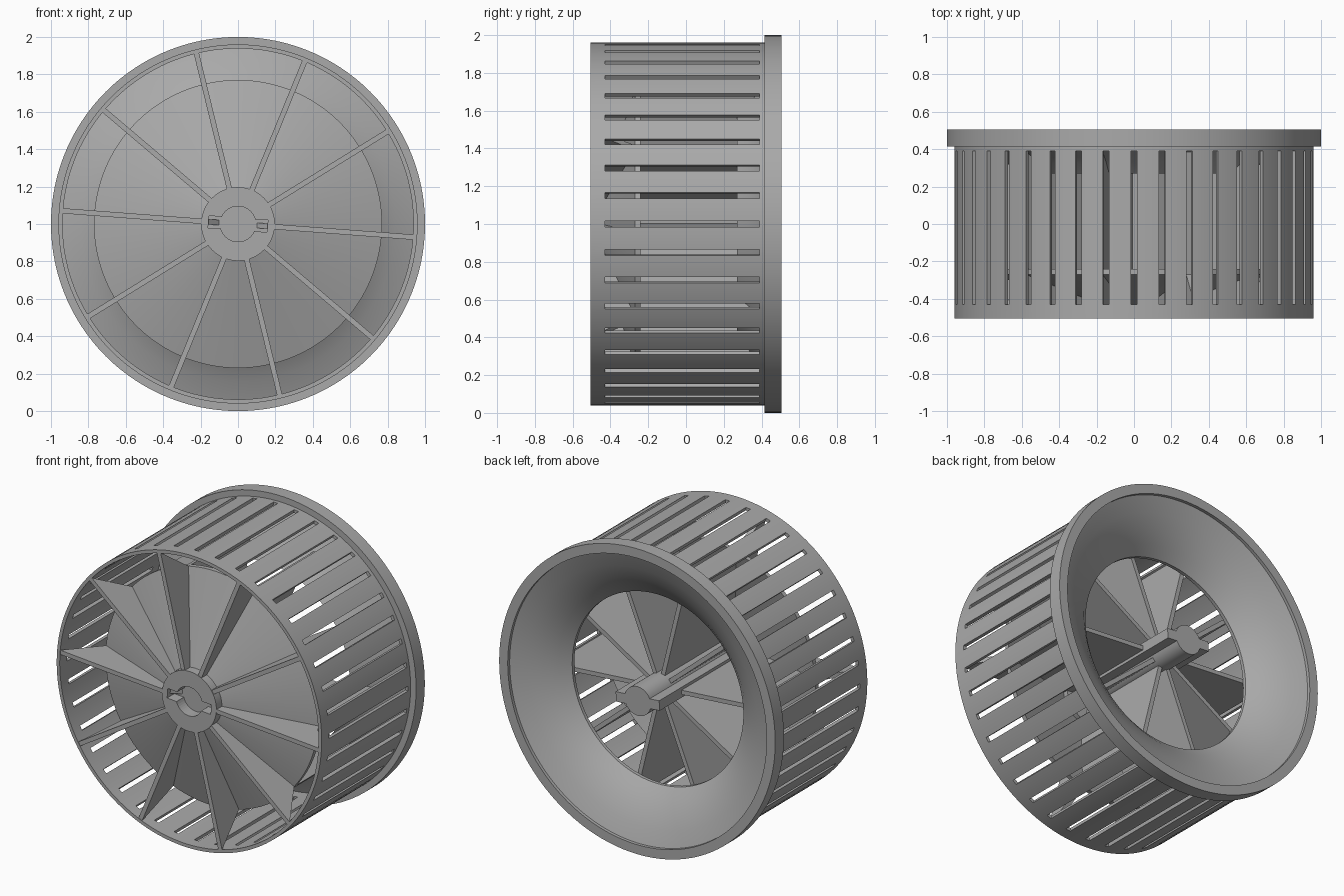
import bpy, bmesh
from math import sin, cos, pi, radians, sqrt
from mathutils import Matrix, Vector

cube = bpy.data.objects.get("Cube")
if cube:
    bpy.data.objects.remove(cube)

grey = bpy.data.materials.new("plain grey")
grey.use_nodes = True
GREY = (0.4, 0.4, 0.4, 1)
grey.diffuse_color = GREY
grey.node_tree.nodes["Principled BSDF"].inputs["Base Color"].default_value = GREY

FRONT, BACK, AXIS_Z = -0.505, 0.505, 1.0
TILT = radians(-4.3)
FINS, SLOTS = 10, 40


def finish(name, bm, smooth=True):
    """Turn a bmesh into a named grey object."""
    bmesh.ops.recalc_face_normals(bm, faces=bm.faces)
    mesh = bpy.data.meshes.new(name)
    bm.to_mesh(mesh)
    bm.free()
    mesh.materials.append(grey)
    obj = bpy.data.objects.new(name, mesh)
    bpy.context.collection.objects.link(obj)
    if smooth:
        bpy.ops.object.select_all(action='DESELECT')
        obj.select_set(True)
        bpy.context.view_layer.objects.active = obj
        bpy.ops.object.shade_smooth_by_angle(angle=radians(30))
    return obj


def point(r, angle, y):
    return Vector((r * cos(angle), y, AXIS_Z + r * sin(angle)))


def lathe(name, profile, steps=120):
    """Spin a closed (radius, y) outline around the axle."""
    bm = bmesh.new()
    rings = [[bm.verts.new(point(r, 2 * pi * i / steps, y)) for r, y in profile]
             for i in range(steps)]
    n = len(profile)
    for i in range(steps):
        a, b = rings[i], rings[(i + 1) % steps]
        for j in range(n):
            k = (j + 1) % n
            bm.faces.new((a[j], a[k], b[k], b[j]))
    return finish(name, bm)


def prism(bm, outline, offset):
    """Extrude a flat outline by an offset vector."""
    face = bm.faces.new([bm.verts.new(p) for p in outline])
    out = bmesh.ops.extrude_face_region(bm, geom=[face])
    verts = [v for v in out["geom"] if isinstance(v, bmesh.types.BMVert)]
    bmesh.ops.translate(bm, verts=verts, vec=offset)


# Slotted drum wall: open strips between bars, thickened inwards
bm = bmesh.new()
half = 0.016 / 0.96
pitch = 2 * pi / SLOTS
angles = []
for s in range(SLOTS):
    land = pitch - 2 * half
    angles += [s * pitch - half] + [s * pitch + half + land * k / 3 for k in range(3)]
rows = (FRONT, -0.43, 0.39, BACK)
grid = [[bm.verts.new(point(0.96, a, y)) for y in rows] for a in angles]
for i in range(len(grid)):
    a, b = grid[i], grid[(i + 1) % len(grid)]
    for j in range(3):
        if not (i % 4 == 0 and j == 1):
            bm.faces.new((a[j], b[j], b[j + 1], a[j + 1]))
bmesh.ops.recalc_face_normals(bm, faces=bm.faces)
# Make sure the wall faces away from the axle
bm.faces.ensure_lookup_table()
f = bm.faces[0]
if f.normal.dot(f.calc_center_median() - Vector((0, 0, AXIS_Z))) < 0:
    bmesh.ops.reverse_faces(bm, faces=bm.faces)
mesh = bpy.data.meshes.new("drum_wall")
bm.to_mesh(mesh)
bm.free()
mesh.materials.append(grey)
drum = bpy.data.objects.new("drum_wall", mesh)
bpy.context.collection.objects.link(drum)
solid = drum.modifiers.new("thickness", 'SOLIDIFY')
solid.thickness = 0.022
solid.offset = -1
bpy.context.view_layer.objects.active = drum
drum.select_set(True)
bpy.ops.object.modifier_apply(modifier="thickness")
bpy.ops.object.shade_smooth_by_angle(angle=radians(30))

# Raised rim at the back
lathe("back_rim", [(0.955, 0.415), (1, 0.415), (1, BACK), (0.955, BACK)])

# Flared inlet leading into the drum from the rim
flare = [(0.62, 0.27), (0.68, 0.325), (0.75, 0.375), (0.84, 0.425), (0.945, 0.465)]
lathe("inlet_funnel", [(r, y + 0.022) for r, y in flare] + flare[::-1])

# Shallow cone plate behind the front fins
lathe("cone_plate", [(0.19, -0.45), (0.77, -0.27), (0.77, -0.24), (0.19, -0.42)])

# Radial fins: front braces and inner walls in one blade
bm = bmesh.new()
blade = [(0.09, -0.42), (0.19, FRONT + 0.003), (0.94, FRONT + 0.003), (0.77, -0.27),
         (0.77, 0.39), (0.68, 0.335), (0.62, 0.27), (0.09, 0.27)]
for i in range(FINS):
    a = TILT + 2 * pi * i / FINS
    side = Vector((-sin(a), 0, cos(a))) * 0.028
    prism(bm, [point(r, a, y) - side / 2 for r, y in blade], side)
finish("radial_fins", bm, smooth=False)


def keyed_outline(r, reach, w, y):
    """Round shaft section with a key on each side."""
    start = math_angle = pi / 12 + 0.15
    pts = []
    for turn in (0, pi):
        arc = [start + (pi - 2 * start) * k / 16 for k in range(17)]
        local = [(reach, -w), (reach, w), (sqrt(r * r - w * w), w)]
        local += [(r * cos(t), r * sin(t)) for t in arc]
        local += [(-sqrt(r * r - w * w), w)]
        for x, z in local:
            t = turn + TILT
            pts.append(Vector((x * cos(t) - z * sin(t), y,
                               AXIS_Z + x * sin(t) + z * cos(t))))
    return pts


# Keyed shaft running to the back
bm = bmesh.new()
prism(bm, keyed_outline(0.095, 0.158, 0.032, -0.43), Vector((0, 0.43 + BACK - 0.005, 0)))
finish("keyed_shaft", bm)

# Round hub with a matching keyed socket in its front
bm = bmesh.new()
rim = [point(0.197, 2 * pi * i / 64, FRONT) for i in range(64)]
prism(bm, rim, Vector((0, 0.12, 0)))
hub = finish("front_hub", bm)
bm = bmesh.new()
prism(bm, keyed_outline(0.095, 0.158, 0.032, FRONT - 0.05), Vector((0, 0.13, 0)))
cutter = finish("socket_cutter", bm, smooth=False)
cutter.hide_render = True
cut = hub.modifiers.new("socket", 'BOOLEAN')
cut.operation = 'DIFFERENCE'
cut.solver = 'EXACT'
cut.object = cutter
bpy.ops.object.select_all(action='DESELECT')
hub.select_set(True)
bpy.context.view_layer.objects.active = hub
bpy.ops.object.modifier_apply(modifier="socket")
bpy.data.objects.remove(cutter)
